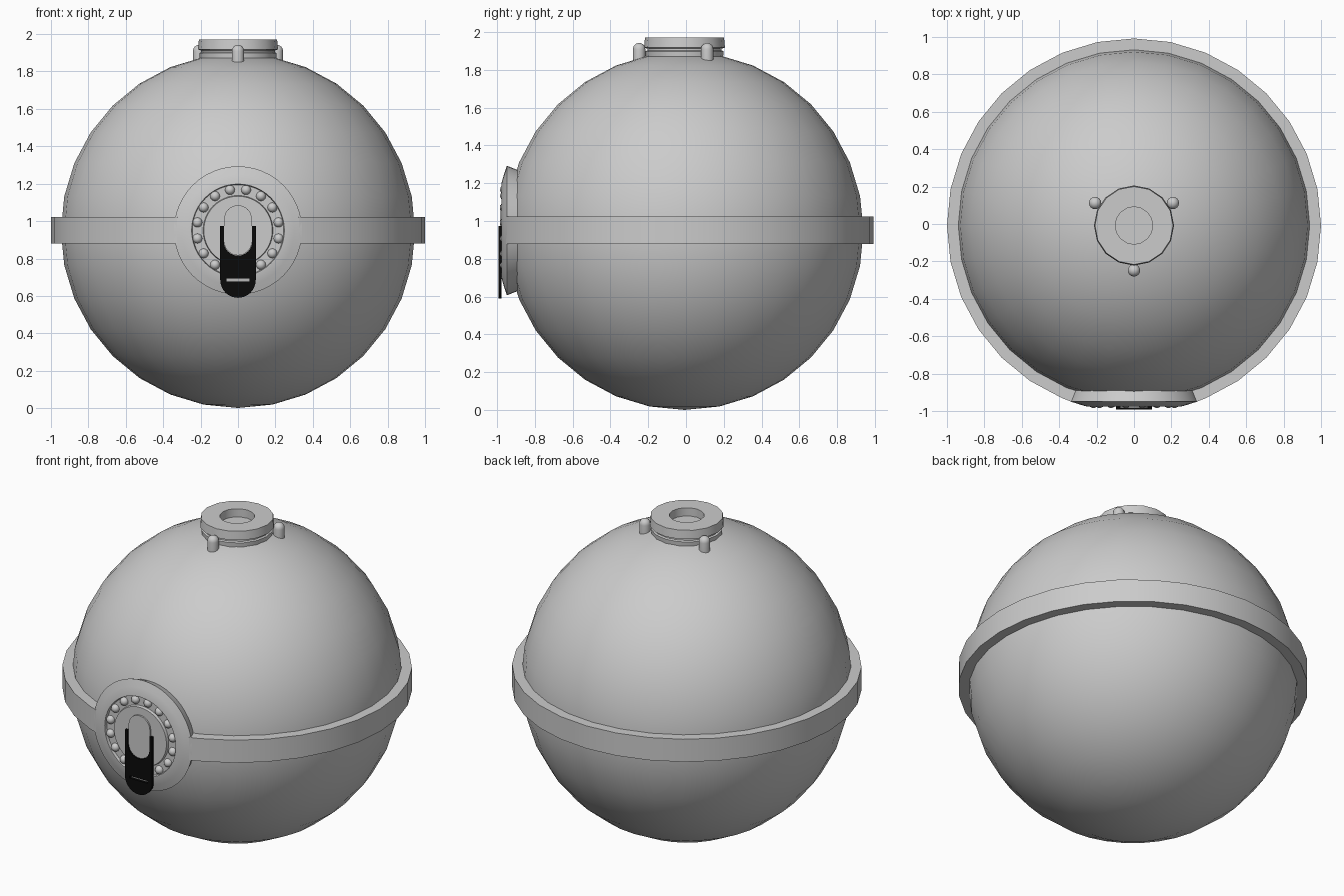
import bpy, bmesh, math
from mathutils import Matrix, Vector

if "Cube" in bpy.data.objects:
    bpy.data.objects.remove(bpy.data.objects["Cube"])

CZ = 0.948        # height of the ball's centre
OFFSET_Y = -0.008  # recentres the whole model front to back
FRONT = Matrix.Translation((0, 0, 0.95)) @ Matrix.Rotation(math.pi / 2, 4, 'X')


def finish(bm, name, matrix=Matrix()):
    bmesh.ops.remove_doubles(bm, verts=bm.verts, dist=1e-5)
    bmesh.ops.transform(bm, matrix=matrix, verts=bm.verts)
    bmesh.ops.recalc_face_normals(bm, faces=bm.faces)
    mesh = bpy.data.meshes.new(name)
    bm.to_mesh(mesh)
    bm.free()
    ob = bpy.data.objects.new(name, mesh)
    bpy.context.collection.objects.link(ob)
    return ob


def lathe(name, profile, segs, matrix=Matrix()):
    """Spin a (radius, height) profile around z."""
    bm = bmesh.new()
    vs = [bm.verts.new((r, 0, h)) for r, h in profile]
    es = [bm.edges.new(p) for p in zip(vs, vs[1:])]
    bmesh.ops.spin(bm, geom=vs + es, cent=(0, 0, 0), axis=(0, 0, 1),
                   angle=math.tau, steps=segs, use_duplicate=False)
    return finish(bm, name, matrix)


def plate(name, outline, y0, y1):
    """Extrude an (x, z) outline from y0 to y1."""
    bm = bmesh.new()
    f = bm.faces.new([bm.verts.new((x, y0, z)) for x, z in outline])
    ext = bmesh.ops.extrude_face_region(bm, geom=[f], use_keep_orig=True)
    moved = [v for v in ext['geom'] if isinstance(v, bmesh.types.BMVert)]
    bmesh.ops.translate(bm, verts=moved, vec=(0, y1 - y0, 0))
    return finish(bm, name)


def arc(r, z, a0, a1, n=16):
    steps = [math.radians(a0 + (a1 - a0) * i / n) for i in range(n + 1)]
    return [(r * math.cos(a), z + r * math.sin(a)) for a in steps]


def ball(name, r, loc, u, v):
    bm = bmesh.new()
    bmesh.ops.create_uvsphere(bm, u_segments=u, v_segments=v, radius=r)
    return finish(bm, name, Matrix.Translation(loc))


# Main ball
ball("ball_body", 0.947, (0, 0, CZ), 32, 16)

# Belt around the middle, open where the front medallion sits
gap = 19
angles = [-90 + gap] + [-90 + 11.25 * i for i in range(2, 31)] + [270 - gap]
bm = bmesh.new()
rings = []
for a in map(math.radians, angles):
    rings.append([bm.verts.new((r * math.cos(a), r * math.sin(a), z))
                  for r, z in ((0.93, 0.88), (1, 0.88), (1, 1.023), (0.93, 1.023))])
for p, q in zip(rings, rings[1:]):
    for i in range(4):
        j = (i + 1) % 4
        bm.faces.new((p[i], p[j], q[j], q[i]))
bm.faces.new(rings[0])
bm.faces.new(rings[-1])
finish(bm, "belt")

# Front medallion with a recessed bead channel
lathe("front_medallion",
      [(0.313, 0.865), (0.343, 0.94), (0.30, 0.954), (0.255, 0.967), (0.248, 0.967),
       (0.244, 0.95), (0.187, 0.95), (0.183, 0.967), (0, 0.967)], 48, FRONT)

# Beads in the channel
for i in range(16):
    a = math.radians(22.5 * (i + 0.5))
    ball("bead", 0.026, (0.221 * math.cos(a), -0.95, 0.95 + 0.221 * math.sin(a)), 16, 8)

# Clasp: pale tongue and dark forked latch with a slot
plate("clasp_tongue", arc(0.074, 1.011, 0, 180) + arc(0.074, 0.891, 180, 360), -0.977, -0.955)
latch = plate("clasp_latch",
              [(0.095, 0.975)] + [(0.076, 0.975)] + arc(0.076, 0.891, 360, 180)
              + [(-0.076, 0.975), (-0.095, 0.975)] + arc(0.095, 0.685, 180, 360),
              -0.984, -0.968)
cutter = plate("slot_cutter", [(-0.062, 0.677), (0.062, 0.677), (0.062, 0.692), (-0.062, 0.692)],
               -1.1, -0.9)
cutter.hide_render = True
cutter.hide_set(True)
cut = latch.modifiers.new("slot", 'BOOLEAN')
cut.operation = 'DIFFERENCE'
cut.solver = 'EXACT'
cut.object = cutter
black = bpy.data.materials.new("latch_black")
black.diffuse_color = (0.003, 0.003, 0.003, 1)
black.use_nodes = True
black.node_tree.nodes["Principled BSDF"].inputs["Base Color"].default_value = black.diffuse_color
latch.data.materials.append(black)

# Top collar with a groove and a shallow hole
lathe("top_collar",
      [(0.203, 1.85), (0.207, 1.898), (0.197, 1.903), (0.197, 1.912), (0.214, 1.918),
       (0.209, 1.972), (0.1, 1.972), (0.1, 1.92), (0, 1.92)], 16)

# Three domed pegs around the collar
peg = [(0, 1.85), (0.033, 1.85)] + arc(0.033, 1.909, 0, 90, 6)
for deg in (30, 150, 270):
    a = math.radians(deg)
    lathe("collar_peg", peg, 16, Matrix.Translation((0.24 * math.cos(a), 0.24 * math.sin(a), 0)))

# Recentre and shade
for ob in bpy.data.objects:
    ob.location.y += OFFSET_Y
    if ob is not cutter and ob.name != "slot_cutter":
        ob.select_set(True)
        bpy.context.view_layer.objects.active = ob
bpy.ops.object.shade_smooth_by_angle(angle=math.radians(30))
